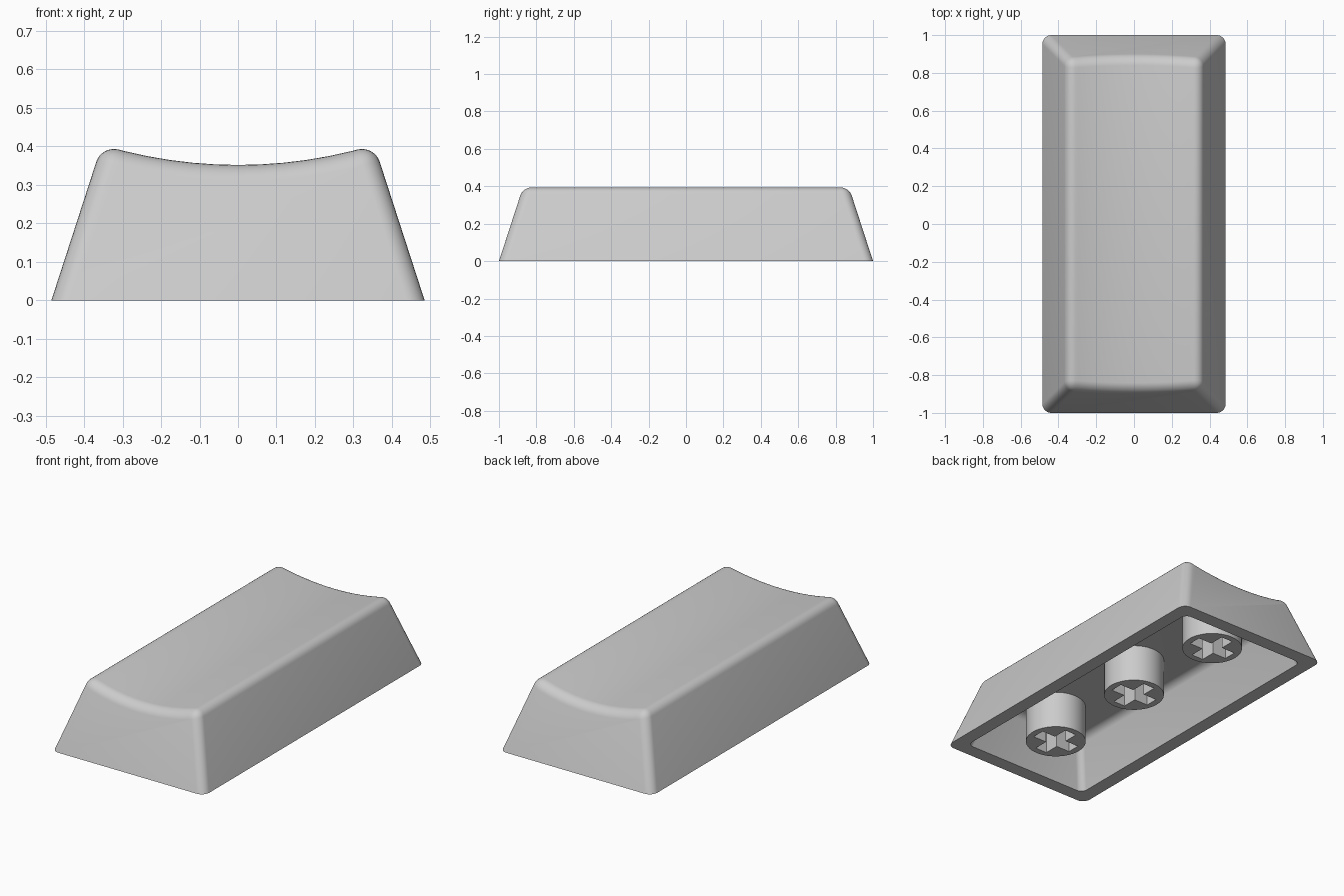
import bpy, bmesh, math

if "Cube" in bpy.data.objects:
    bpy.data.objects.remove(bpy.data.objects["Cube"])

grey = bpy.data.materials.new("light_grey")
grey.diffuse_color = (0.6, 0.6, 0.6, 1)
grey.use_nodes = True
grey.node_tree.nodes["Principled BSDF"].inputs["Base Color"].default_value = grey.diffuse_color


def finish(bm, name):
    bmesh.ops.recalc_face_normals(bm, faces=bm.faces)
    me = bpy.data.meshes.new(name)
    bm.to_mesh(me)
    bm.free()
    me.materials.append(grey)
    ob = bpy.data.objects.new(name, me)
    bpy.context.collection.objects.link(ob)
    return ob


def tapered_block(name, profile, half_y, taper, radius, base_z):
    """Front profile (x, z) swept along y, with ends leaning in and rounded edges."""
    bm = bmesh.new()
    ends = [[bm.verts.new((x, s * (half_y - taper * z), z)) for x, z in profile]
            for s in (-1, 1)]
    for e in ends:
        bm.faces.new(e)
    n = len(profile)
    for i in range(n):
        j = (i + 1) % n
        bm.faces.new((ends[0][i], ends[0][j], ends[1][j], ends[1][i]))
    bmesh.ops.recalc_face_normals(bm, faces=bm.faces)
    sharp = [e for e in bm.edges if e.calc_face_angle() > math.radians(25)
             and max(v.co.z for v in e.verts) > base_z + 0.001]
    bmesh.ops.bevel(bm, geom=sharp, offset=radius, segments=6, profile=0.5,
                    affect='EDGES', clamp_overlap=False)
    return finish(bm, name)


def box(name, size, loc):
    bm = bmesh.new()
    bmesh.ops.create_cube(bm, size=1)
    for v in bm.verts:
        v.co = [c * s + o for c, s, o in zip(v.co, size, loc)]
    return finish(bm, name)


def cut(ob, cutter):
    m = ob.modifiers.new("cut", 'BOOLEAN')
    m.operation, m.solver, m.object = 'DIFFERENCE', 'EXACT', cutter
    bpy.context.view_layer.objects.active = ob
    bpy.ops.object.modifier_apply(modifier=m.name)
    bpy.data.objects.remove(cutter)


def smooth(ob):
    bpy.ops.object.select_all(action='DESELECT')
    ob.select_set(True)
    bpy.context.view_layer.objects.active = ob
    bpy.ops.object.shade_smooth_by_angle(angle=math.radians(30))


# Cap body: leaning sides, top dished across its width
TAPER = 0.325
TOP_X, DISH_R, DISH_Z = 0.354, 1.23, 0.352
N = 12
arc = []
for i in range(N + 1):
    x = TOP_X * (1 - 2 * i / N)
    arc.append((x, DISH_Z + DISH_R - math.sqrt(DISH_R ** 2 - x * x)))
cap = tapered_block("cap_shell", [(-0.485, 0), (0.485, 0)] + arc, 1.0, TAPER, 0.045, 0)

# Hollow underside
z0, z1 = -0.05, 0.27
wx = lambda z: 0.405 - TAPER * z
hollow = tapered_block("hollow_cutter", [(-wx(z0), z0), (wx(z0), z0), (wx(z1), z1), (-wx(z1), z1)],
                       0.92, TAPER, 0.035, z0)
cut(cap, hollow)
smooth(cap)

# Three mounting stems with cross-shaped sockets
STEM_Z0, STEM_Z1 = 0.055, 0.29
for name, y in (("front_stem", -0.66), ("middle_stem", 0), ("back_stem", 0.66)):
    bm = bmesh.new()
    bmesh.ops.create_cone(bm, cap_ends=True, segments=48, radius1=0.162, radius2=0.162,
                          depth=STEM_Z1 - STEM_Z0)
    bmesh.ops.translate(bm, verts=bm.verts, vec=(0, y, (STEM_Z0 + STEM_Z1) / 2))
    stem = finish(bm, name)
    for sx, sy in ((0.25, 0.075), (0.075, 0.25)):
        cut(stem, box("socket_cutter", (sx, sy, 0.27), (0, y, 0.135)))
    smooth(stem)
